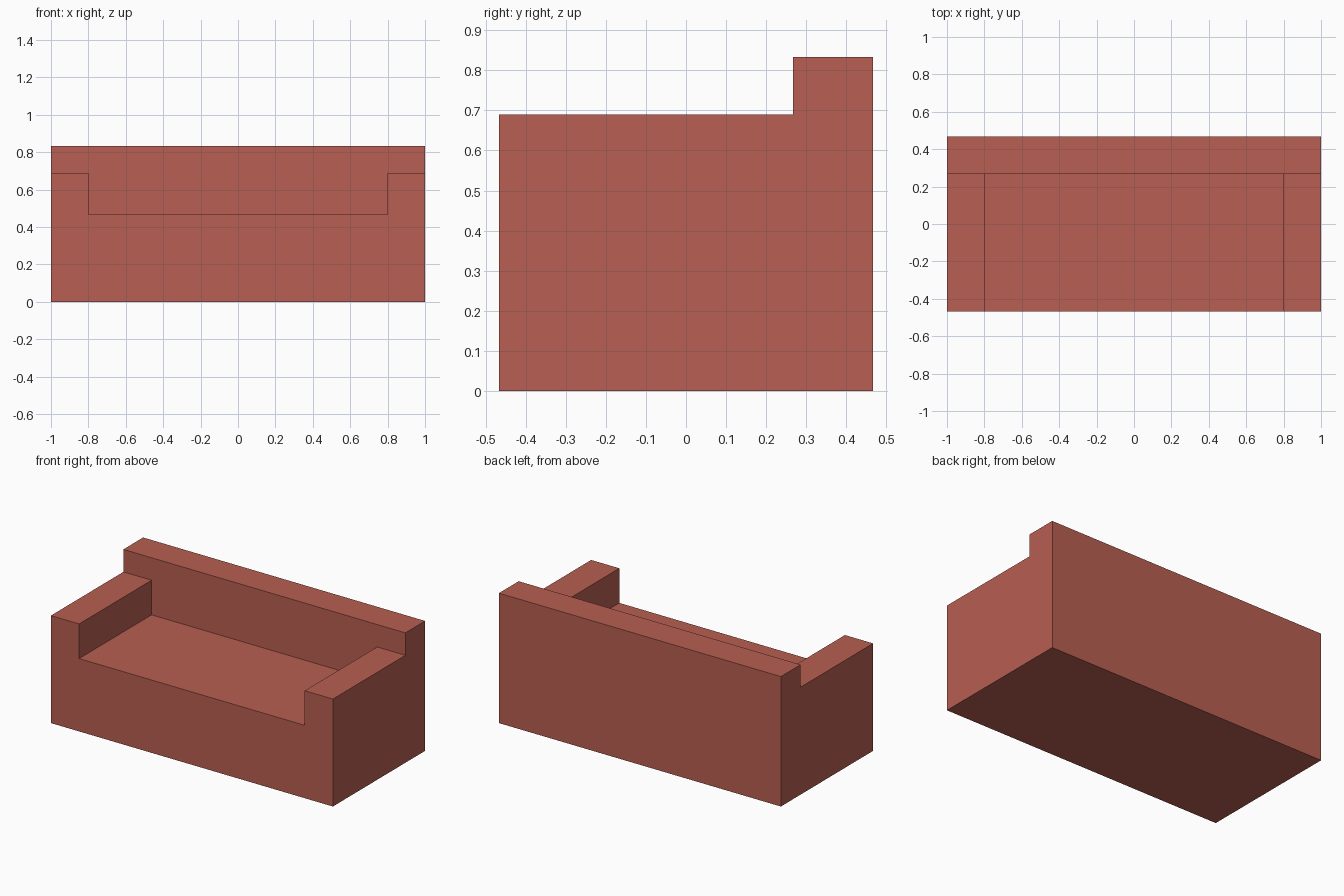
import bpy, bmesh

if "Cube" in bpy.data.objects:
    bpy.data.objects.remove(bpy.data.objects["Cube"])

HALF_W, HALF_D = 1.0, 0.467
ARM_W, BACK_Y = 0.2, 0.27
SEAT_Z, ARM_Z, BACK_Z = 0.467, 0.689, 0.833

red = bpy.data.materials.new("terracotta_red")
red.diffuse_color = (0.48, 0.114, 0.084, 1)
red.use_nodes = True
red.node_tree.nodes["Principled BSDF"].inputs["Base Color"].default_value = red.diffuse_color


def prism(name, profile, x0, x1):
    """Extrude a (y, z) profile along x into a closed solid."""
    bm = bmesh.new()
    face = bm.faces.new([bm.verts.new((x0, y, z)) for y, z in profile])
    out = bmesh.ops.extrude_face_region(bm, geom=[face])["geom"]
    verts = [g for g in out if isinstance(g, bmesh.types.BMVert)]
    bmesh.ops.translate(bm, verts=verts, vec=(x1 - x0, 0, 0))
    bmesh.ops.recalc_face_normals(bm, faces=bm.faces)
    mesh = bpy.data.meshes.new(name)
    bm.to_mesh(mesh)
    bm.free()
    mesh.materials.append(red)
    obj = bpy.data.objects.new(name, mesh)
    bpy.context.collection.objects.link(obj)
    return obj


# Sofa body: L-shaped side profile with arm height and raised backrest
BACK_Y = 0.267
body = prism("sofa_body", [(-HALF_D, 0), (HALF_D, 0), (HALF_D, BACK_Z),
                           (BACK_Y, BACK_Z), (BACK_Y, ARM_Z), (-HALF_D, ARM_Z)],
             -HALF_W, HALF_W)

# Hollow between the arms, down to the seat
cutter = prism("seat_cutter", [(-HALF_D - 0.2, SEAT_Z), (BACK_Y, SEAT_Z),
                               (BACK_Y, ARM_Z + 0.1), (-HALF_D - 0.2, ARM_Z + 0.1)],
               -HALF_W + ARM_W, HALF_W - ARM_W)
cut = body.modifiers.new("seat_hollow", 'BOOLEAN')
cut.operation = 'DIFFERENCE'
cut.solver = 'EXACT'
cut.object = cutter

# Apply the cut and drop the helper
bpy.context.view_layer.objects.active = body
bpy.ops.object.modifier_apply(modifier=cut.name)
bpy.data.objects.remove(cutter)
